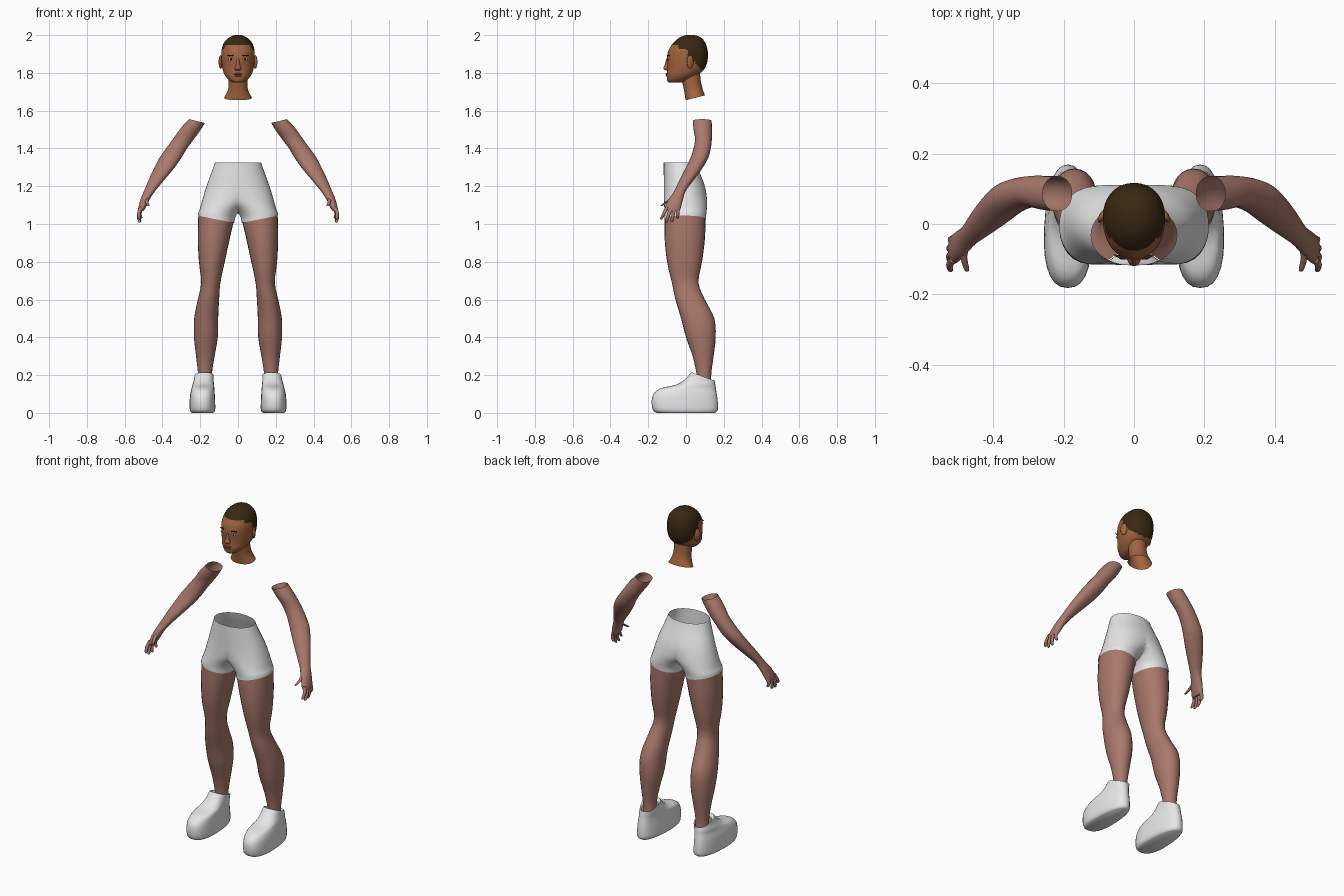
import bpy, bmesh, math
from mathutils import Vector

cube = bpy.data.objects.get("Cube")
if cube:
    bpy.data.objects.remove(cube, do_unlink=True)

made = []


def material(name, r, g, b):
    m = bpy.data.materials.new(name)
    m.use_nodes = True
    m.diffuse_color = (r, g, b, 1)
    node = next(n for n in m.node_tree.nodes if n.type == 'BSDF_PRINCIPLED')
    node.inputs["Base Color"].default_value = (r, g, b, 1)
    node.inputs["Roughness"].default_value = 0.7
    return m


LIMB = material("limb skin", .40, .19, .15)
FACE = material("face skin", .36, .125, .05)
HAIR = material("dark brown hair", .04, .021, .006)
CLOTH = material("white cloth", .8, .8, .8)
LIPS = material("lip brown", .27, .08, .045)
EYE = material("eye white", .55, .5, .42)
IRIS = material("dark iris", .02, .012, .008)


def finish(bm, name, *mats):
    bmesh.ops.recalc_face_normals(bm, faces=bm.faces[:])
    me = bpy.data.meshes.new(name)
    bm.to_mesh(me)
    bm.free()
    ob = bpy.data.objects.new(name, me)
    bpy.context.collection.objects.link(ob)
    for m in mats:
        me.materials.append(m)
    made.append(ob)
    return ob


def smooth_rings(rings, k):
    """Catmull-Rom interpolation between the given sections."""
    r = [tuple(q) + (0,) * (7 - len(q)) for q in rings]
    p = [r[0]] + r + [r[-1]]
    out = []
    for i in range(1, len(p) - 2):
        for j in range(k):
            t = j / k
            out.append([b + t / 2 * (c - a + t * (2 * a - 5 * b + 4 * c - d + t * (3 * (b - c) + d - a)))
                        for a, b, c, d in zip(*p[i - 1:i + 3])])
    return out + [r[-1]]


def loft(rings, n=24, k=3, power=2.1, taper=0, side=1, cap_first=False, cap_last=False):
    """Stack sections given as (x0, x1, y0, y1, z, tilt_x, tilt_y)."""
    bm = bmesh.new()
    loops = []
    for x0, x1, y0, y1, z, tx, ty in smooth_rings(rings, k):
        loop = []
        for i in range(n):
            a = math.tau * i / n
            c, s = [math.copysign(abs(v) ** (2 / power), v) for v in (math.cos(a), math.sin(a))]
            dx, dy = (x1 - x0) / 2 * c * (1 - taper * s), (y1 - y0) / 2 * s
            loop.append(bm.verts.new((side * ((x0 + x1) / 2 + dx), (y0 + y1) / 2 + dy, z + tx * dx + ty * dy)))
        loops.append(loop)
    for a, b in zip(loops, loops[1:]):
        for i in range(n):
            j = (i + 1) % n
            bm.faces.new((a[i], a[j], b[j], b[i]))
    if cap_first:
        bm.faces.new(loops[0])
    if cap_last:
        bm.faces.new(loops[-1])
    return bm


def blob(name, loc, size, mat, turn=0):
    bm = bmesh.new()
    bmesh.ops.create_uvsphere(bm, u_segments=16, v_segments=10, radius=1)
    bmesh.ops.scale(bm, vec=Vector(size), verts=bm.verts[:])
    ob = finish(bm, name, mat)
    ob.location = loc
    ob.rotation_euler.z = turn
    return ob


# Shorts: one half, cut at the middle and mirrored
bm = loft([(-.122, .122, -.118, .055, 1.325), (-.137, .138, -.118, .07, 1.28),
           (-.14, .167, -.117, .1, 1.2), (-.09, .188, -.116, .111, 1.13),
           (-.02, .202, -.115, .11, 1.08), (.012, .21, -.115, .107, 1.05, .1),
           (.02, .213, -.115, .105, 1.025, .2)], n=40, k=4)
bmesh.ops.bisect_plane(bm, geom=bm.verts[:] + bm.edges[:] + bm.faces[:], plane_co=(0, 0, 0),
                       plane_no=(1, 0, 0), clear_inner=True)
shorts = finish(bm, "shorts", CLOTH)
mirror = shorts.modifiers.new("mirror", 'MIRROR')
mirror.use_clip = True

for side, label in ((1, "left"), (-1, "right")):
    # Leg
    finish(loft([(.023, .21, -.113, .104, 1.03, .2), (.045, .213, -.113, .1, .92, .05),
                 (.07, .207, -.1, .085, .8), (.093, .195, -.075, .066, .69),
                 (.1, .213, -.056, .1, .6), (.105, .232, -.026, .15, .5),
                 (.107, .233, 0, .157, .4), (.124, .222, .035, .146, .3),
                 (.138, .212, .055, .134, .21), (.138, .212, .058, .134, .15)],
                side=side), label + "_leg", LIMB)

    # Shoe with a tucked-in rim
    finish(loft([(.133, .245, -.155, .155, 0), (.122, .254, -.175, .168, .015),
                 (.122, .255, -.182, .168, .06), (.124, .252, -.172, .163, .1),
                 (.126, .245, -.135, .158, .13), (.128, .24, -.05, .155, .15),
                 (.13, .232, 0, .152, .175, 0, -.1), (.13, .228, .03, .15, .193, 0, -.37),
                 (.138, .218, .045, .14, .18, 0, -.37)],
                n=28, power=2.4, taper=.13, side=side, cap_first=True), label + "_shoe", CLOTH)

    # Arm and palm
    finish(loft([(.176, .26, .036, .136, 1.545, .24), (.2, .305, .04, .137, 1.5, .1),
                 (.233, .344, .048, .137, 1.45), (.27, .381, .04, .131, 1.4),
                 (.3, .416, .024, .118, 1.35), (.335, .442, 0, .09, 1.3),
                 (.376, .466, -.026, .054, 1.25), (.418, .487, -.05, .016, 1.2),
                 (.442, .5, -.065, -.004, 1.17), (.468, .516, -.092, -.016, 1.13),
                 (.49, .528, -.112, -.028, 1.085), (.502, .528, -.112, -.034, 1.068)],
                side=side, cap_last=True), label + "_arm", LIMB)

    # Fingers and thumb: base (x, y, z) to tip (x, y, z)
    digits = {"index": ((.514, -.1, 1.09), (.52, -.132, 1.025)),
              "middle": ((.515, -.081, 1.08), (.52, -.106, 1.008)),
              "ring": ((.515, -.062, 1.08), (.518, -.076, 1.01)),
              "little": ((.513, -.043, 1.08), (.512, -.045, 1.03)),
              "thumb": ((.478, -.055, 1.15), (.474, -.132, 1.095))}
    for finger, (base, tip) in digits.items():
        rings = []
        for t, r in ((0, .011), (.5, .0095), (.9, .008), (1, .004)):
            x, y, z = Vector(base).lerp(Vector(tip), t)
            x += .008 * math.sin(math.pi * t)
            rings.append((x - r, x + r, y - r, y + r, z))
        finish(loft(rings, n=10, k=2, side=side, cap_first=True, cap_last=True),
               f"{label}_{finger}_finger", LIMB)

    # Ear and eye
    blob(label + "_ear", (side * .091, .022, 1.858), (.009, .02, .036), FACE, side * .45)
    blob(label + "_eye", (side * .038, -.0945, 1.872), (.014, .004, .0055), EYE, side * .3)
    blob(label + "_iris", (side * .037, -.0965, 1.872), (.006, .004, .005), IRIS, side * .3)
    blob(label + "_brow", (side * .04, -.094, 1.892), (.019, .004, .003), HAIR, side * .35)

# Head, with close-cropped hair coloured by region
bm = loft([(-.02, .02, 0, .045, 2), (-.046, .046, -.033, .078, 1.988),
           (-.074, .074, -.066, .102, 1.96), (-.087, .087, -.092, .114, 1.92),
           (-.088, .088, -.101, .116, 1.88), (-.085, .085, -.099, .107, 1.84),
           (-.079, .079, -.1, .088, 1.81), (-.068, .068, -.102, .055, 1.785),
           (-.046, .046, -.099, .015, 1.76), (-.026, .026, -.09, -.02, 1.749)],
          n=64, k=6, power=2.15, taper=-.05, cap_first=True, cap_last=True)
for f in bm.faces:
    c = f.calc_center_median()
    hairline = 1.95 if c.y < -.04 else 1.93 if c.y < .005 else 1.885 if c.y < .032 else 1.87 - (c.y - .032)
    f.material_index = int(c.z > hairline)
finish(bm, "head", FACE, HAIR)

# Neck, open at the bottom
finish(loft([(-.05, .05, -.02, .072, 1.83), (-.049, .049, -.02, .078, 1.76),
             (-.053, .053, -.01, .088, 1.71, 0, .1), (-.074, .074, -.002, .1, 1.668, 0, .25)],
            n=28), "neck", FACE)

# Nose and mouth
finish(loft([(-.008, .008, -.104, -.08, 1.875), (-.011, .011, -.113, -.08, 1.842),
             (-.018, .018, -.12, -.08, 1.824), (-.012, .012, -.106, -.08, 1.812)],
            n=16, cap_first=True, cap_last=True), "nose", FACE)
blob("upper_lip", (0, -.1, 1.794), (.022, .008, .005), LIPS)
blob("lower_lip", (0, -.1, 1.785), (.019, .008, .005), LIPS)

# Smooth shading with sharp rims
bpy.ops.object.select_all(action='DESELECT')
for ob in made:
    ob.select_set(True)
bpy.context.view_layer.objects.active = made[0]
bpy.ops.object.shade_smooth_by_angle(angle=math.radians(50))
